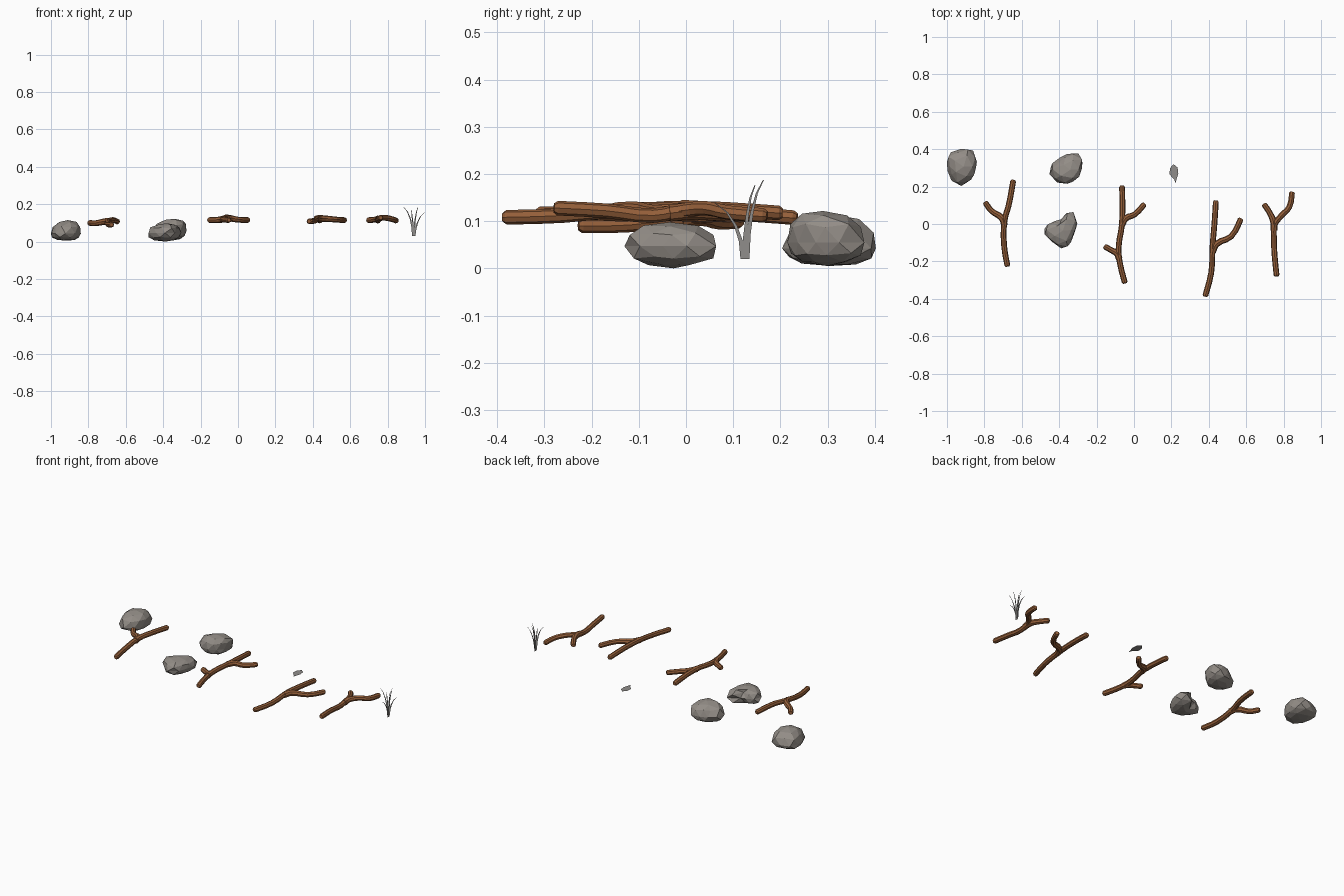
import bpy, bmesh, math, random
from mathutils import Vector

if "Cube" in bpy.data.objects:
    bpy.data.objects.remove(bpy.data.objects["Cube"])

random.seed(4)


def material(name, rgb):
    m = bpy.data.materials.new(name)
    m.diffuse_color = (*rgb, 1)
    m.use_nodes = True
    m.node_tree.nodes["Principled BSDF"].inputs["Base Color"].default_value = m.diffuse_color
    return m


BARK = material("brown bark", (0.30, 0.115, 0.042))
STONE = material("warm grey stone", (0.29, 0.265, 0.24))
DRY = material("grey dry leaf", (0.28, 0.27, 0.26))


def add_mesh(name, bm, mat):
    me = bpy.data.meshes.new(name)
    bm.to_mesh(me)
    bm.free()
    me.materials.append(mat)
    ob = bpy.data.objects.new(name, me)
    bpy.context.collection.objects.link(ob)
    return ob


def stick(name, main, branches):
    """Eight-sided tubes: one stem and its forks, thickened at the fork."""
    cu = bpy.data.curves.new(name, 'CURVE')
    cu.dimensions = '3D'
    cu.bevel_depth = 0.0155
    cu.bevel_resolution = 2
    cu.resolution_u = 3
    cu.use_fill_caps = True
    for k, path in enumerate([main] + branches):
        pts = [Vector(p) for p in path]
        # rounded tips
        pts.insert(len(pts) - 1, pts[-1] + (pts[-2] - pts[-1]).normalized() * 0.008)
        if k == 0:
            pts.insert(1, pts[0] + (pts[1] - pts[0]).normalized() * 0.008)
        s = cu.splines.new('BEZIER')
        s.bezier_points.add(len(pts) - 1)
        s.use_smooth = False
        for i, (bp, p) in enumerate(zip(s.bezier_points, pts)):
            bp.co = p
            bp.handle_left_type = bp.handle_right_type = 'AUTO'
            bp.radius = 1.0
            if i == len(pts) - 1 or (k == 0 and i == 0):
                bp.radius = 0.65
            elif k > 0 and i <= 1:
                bp.radius = 1.15
    cu.materials.append(BARK)
    ob = bpy.data.objects.new(name, cu)
    bpy.context.collection.objects.link(ob)


# Forked sticks
stick("stick_left",
      [(-.676, -.228, .09), (-.694, -.12, .092), (-.692, .02, .11), (-.670, .10, .115), (-.645, .236, .107)],
      [[(-.692, -.01, .105), (-.705, .03, .108), (-.762, .07, .098), (-.798, .118, .10)]])
stick("stick_mid_left",
      [(-.048, -.318, .115), (-.077, -.20, .118), (-.082, -.12, .122), (-.064, .0, .128), (-.064, .205, .117)],
      [[(-.079, -.185, .119), (-.091, -.158, .118), (-.118, -.142, .115), (-.160, -.118, .115)],
       [(-.067, -.01, .127), (-.045, .030, .125), (.002, .05, .117), (.058, .108, .115)]])
stick("stick_mid_right",
      [(.380, -.388, .108), (.413, -.26, .112), (.420, -.12, .125), (.430, .0, .122), (.438, .126, .112)],
      [[(.420, -.15, .122), (.440, -.108, .124), (.520, -.066, .118), (.573, .030, .114)]])
stick("stick_right",
      [(.763, -.28, .128), (.752, -.17, .122), (.748, -.07, .112), (.752, -.005, .123),
       (.788, .045, .127), (.830, .09, .118), (.846, .172, .112)],
      [[(.749, -.035, .117), (.746, .01, .121), (.728, .055, .117), (.694, .108, .114)]])


def rock(name, outline, z0, z1, zmid, peak):
    """Ball of flat faces stretched to a plan outline, with its top pulled to one side."""
    cx = sum(p[0] for p in outline) / len(outline)
    cy = sum(p[1] for p in outline) / len(outline)
    polar = sorted((math.atan2(y - cy, x - cx), math.hypot(x - cx, y - cy)) for x, y in outline)
    polar = [(polar[-1][0] - math.tau, polar[-1][1])] + polar + [(polar[0][0] + math.tau, polar[0][1])]
    bm = bmesh.new()
    bmesh.ops.create_icosphere(bm, subdivisions=2, radius=1)
    for v in bm.verts:
        d = v.co.normalized()
        a = math.atan2(d.y, d.x)
        for (a0, r0), (a1, r1) in zip(polar, polar[1:]):
            if a0 <= a <= a1:
                r = r0 + (r1 - r0) * (a - a0) / max(a1 - a0, 1e-6)
                break
        flat = math.hypot(d.x, d.y) ** 0.8 * r * random.uniform(.96, 1.03)
        h = abs(d.z) ** 0.9 * random.uniform(.93, 1.0)
        z = zmid + (h * (z1 - zmid) if d.z > 0 else -h * (zmid - z0))
        lean = max(d.z, 0) * 0.8
        v.co = (cx + math.cos(a) * flat + peak[0] * lean,
                cy + math.sin(a) * flat + peak[1] * lean, z)
    lowest = min(v.co.z for v in bm.verts)
    for v in bm.verts:
        v.co.z += z0 - lowest
    add_mesh(name, bm, STONE)


# Boulders
rock("rock_far_left",
     [(-1.0, .37), (-.95, .395), (-.86, .395), (-.842, .33), (-.848, .28), (-.89, .22),
      (-.94, .195), (-.98, .25), (-.997, .32)], .005, .118, .045, (.015, .0))
rock("rock_back",
     [(-.457, .295), (-.405, .34), (-.335, .378), (-.285, .375), (-.278, .305), (-.303, .245),
      (-.365, .212), (-.425, .235)], .005, .126, .055, (.02, -.01))
rock("rock_front",
     [(-.488, -.03), (-.46, .0), (-.392, .004), (-.374, .064), (-.325, .068), (-.315, -.03),
      (-.332, -.08), (-.38, -.137), (-.435, -.095)], .0, .10, .048, (.012, -.01))

# Fallen leaf lying flat
bm = bmesh.new()
bm.faces.new([bm.verts.new((x, y, .04)) for x, y in
              [(.222, .218), (.229, .245), (.237, .27), (.233, .302), (.211, .320),
               (.192, .298), (.190, .265), (.215, .238)]])
add_mesh("leaf", bm, DRY)


def grass_card(name, blades, along_x):
    """Upright flat blades in one plane, each bending and tapering to a tip."""
    bm = bmesh.new()
    for base, mid, tip, z_base, z_tip in blades:
        rows = []
        for i in range(5):
            t = i / 4
            u = base * (1 - t) ** 2 + 2 * mid * t * (1 - t) + tip * t * t
            w = .0055 * (1 - .8 * t)
            z = z_base + (z_tip - z_base) * (1 - (1 - t) ** 1.3)
            rows.append([bm.verts.new((.94 + q, .125, z) if along_x else (.94, .125 + q, z))
                         for q in (u - w, u + w)])
        for r0, r1 in zip(rows, rows[1:]):
            bm.faces.new((r0[0], r0[1], r1[1], r1[0]))
    add_mesh(name, bm, DRY)


# Grass tuft made of two crossed cards
grass_card("grass_across", [(-.004, -.008, -.055, .03, .185), (-.002, -.006, -.014, .03, .17),
                            (.0, .004, .023, .03, .185), (.003, .012, .056, .03, .155)], True)
grass_card("grass_along", [(-.004, -.006, -.063, .02, .138), (-.001, .0, .021, .02, .176),
                           (.004, .008, .039, .02, .187)], False)
